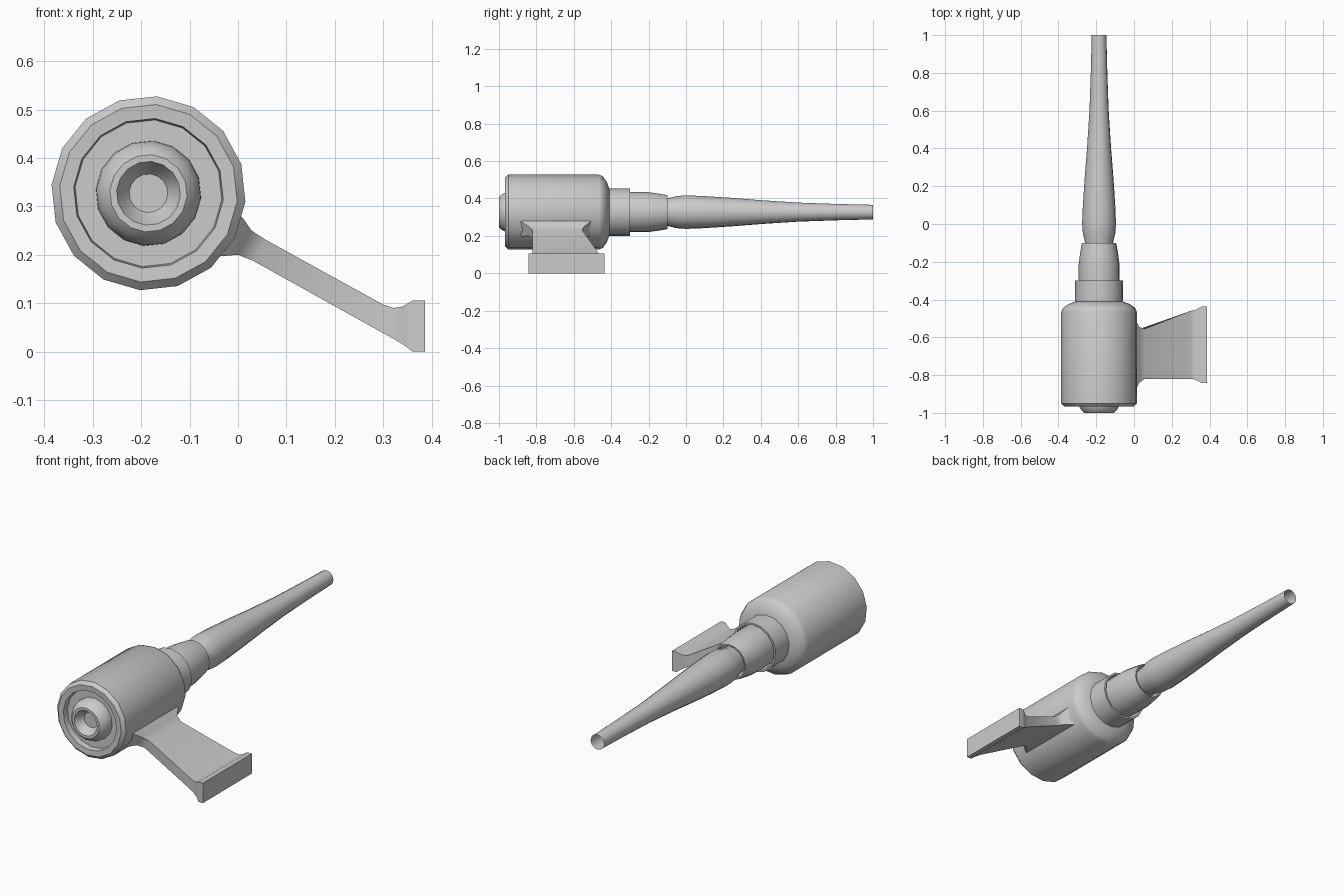
import bpy, bmesh, math

if "Cube" in bpy.data.objects:
    bpy.data.objects.remove(bpy.data.objects["Cube"])

AX, AZ = -0.185, 0.327          # shared axis of all turned parts
SIDES, TURN = 16, math.radians(-5)


def finish(bm, name, angle=32, recalc=True):
    if recalc:
        bmesh.ops.recalc_face_normals(bm, faces=bm.faces)
    me = bpy.data.meshes.new(name)
    bm.to_mesh(me)
    bm.free()
    ob = bpy.data.objects.new(name, me)
    bpy.context.collection.objects.link(ob)
    bpy.ops.object.select_all(action='DESELECT')
    ob.select_set(True)
    bpy.context.view_layer.objects.active = ob
    bpy.ops.object.shade_smooth_by_angle(angle=math.radians(angle))
    return ob


def bridge(bm, a, b):
    n = len(a)
    for i in range(n):
        j = (i + 1) % n
        bm.faces.new((a[i], a[j], b[j], b[i]))


def lathe(name, profile, cap_start=False, cap_end=False):
    """Turn (y, radius) points around the shared axis."""
    bm = bmesh.new()
    rings = []
    for y, r in profile:
        rings.append([bm.verts.new((AX + r * math.cos(TURN + math.tau * k / SIDES), y,
                                    AZ + r * math.sin(TURN + math.tau * k / SIDES)))
                      for k in range(SIDES)])
    for a, b in zip(rings, rings[1:]):
        bridge(bm, a, b)
    if cap_start:
        bm.faces.new(rings[0])
    if cap_end:
        bm.faces.new(rings[-1])
    return finish(bm, name)


# Drum body with recessed front and hollow nozzle
lathe("body", [(-0.955, 0.04), (-0.965, 0.048), (-1.0, 0.066), (-1.0, 0.08),
               (-0.985, 0.095), (-0.96, 0.108), (-0.935, 0.109),
               (-0.935, 0.152), (-0.965, 0.155), (-0.967, 0.184), (-0.95, 0.201),
               (-0.465, 0.201), (-0.445, 0.192), (-0.425, 0.165), (-0.41, 0.127)],
      cap_start=True, cap_end=True)

# Collar behind the drum, with an open lip
lathe("collar", [(-0.42, 0.127), (-0.30, 0.127), (-0.30, 0.117), (-0.35, 0.115)])

# Tapered socket, open towards the barrel
lathe("socket", [(-0.36, 0.106), (-0.29, 0.108), (-0.21, 0.108), (-0.15, 0.1),
                 (-0.10, 0.091), (-0.10, 0.084), (-0.2, 0.08)], cap_start=True, cap_end=True)

# Long tapered barrel, open at the tip
lathe("barrel", [(-0.2, 0.062), (-0.10, 0.074), (-0.05, 0.086), (0.0, 0.09),
                 (0.1, 0.086), (0.25, 0.076), (0.4, 0.064), (0.6, 0.051),
                 (0.8, 0.044), (1.0, 0.039)], cap_start=True)

# Side arm flaring into the drum and into the mounting foot:
# top x, top z, bottom x, bottom z, front y, back y
sections = [
    (-0.015, 0.30, -0.06, 0.203, -0.90, -0.48),
    (0.010, 0.276, -0.032, 0.197, -0.88, -0.51),
    (0.028, 0.250, 0.000, 0.200, -0.84, -0.545),
    (0.057, 0.231, 0.032, 0.187, -0.82, -0.555),
    (0.300, 0.097, 0.300, 0.038, -0.82, -0.46),
    (0.322, 0.090, 0.322, 0.026, -0.823, -0.455),
    (0.340, 0.093, 0.345, 0.012, -0.832, -0.447),
    (0.360, 0.105, 0.360, 0.0, -0.843, -0.436),
    (0.386, 0.105, 0.386, 0.0, -0.843, -0.436),
]
bm = bmesh.new()
loops = [[bm.verts.new(p) for p in ((tx, f, tz), (tx, b, tz), (bx, b, bz), (bx, f, bz))]
         for tx, tz, bx, bz, f, b in sections]
for a, b in zip(loops, loops[1:]):
    bridge(bm, a, b)
bm.faces.new(loops[0])
bm.faces.new(loops[-1])
finish(bm, "mounting_arm", 40)
